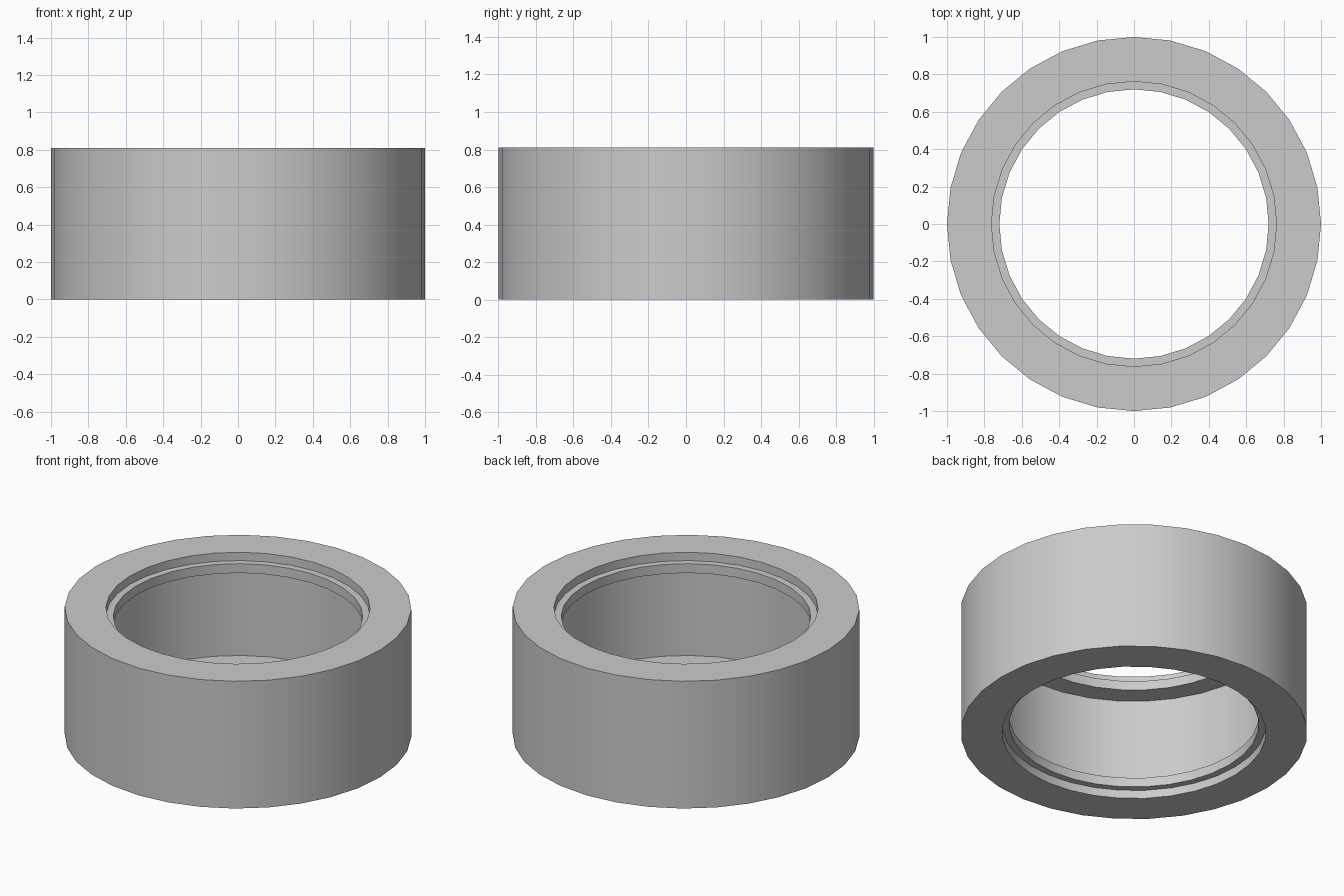
import bpy
import bmesh
from math import radians
from mathutils import Matrix, Vector

cube = bpy.data.objects.get("Cube")
if cube:
    bpy.data.objects.remove(cube, do_unlink=True)

SIDES = 32
HEIGHT = 0.81
OUTER, RECESS, LIP, CAVITY = 1.0, 0.762, 0.72, 0.85
STEP, LIP_END = 0.053, 0.112

# Plain grey material
grey = bpy.data.materials.new("plain_grey")
grey.use_nodes = True
colour = (0.6, 0.6, 0.6, 1)
grey.diffuse_color = colour
grey.node_tree.nodes["Principled BSDF"].inputs["Base Color"].default_value = colour

# Lower half of the section, mirrored for the upper half
lower = [(OUTER, 0), (RECESS, 0), (RECESS, STEP),
         (LIP, STEP), (LIP, LIP_END), (CAVITY, LIP_END)]
section = lower + [(r, HEIGHT - z) for r, z in reversed(lower)]

# Sweep the closed section around the z axis
bm = bmesh.new()
rings = []
for i in range(SIDES):
    turn = Matrix.Rotation(radians(360 * i / SIDES), 3, 'Z')
    rings.append([bm.verts.new(turn @ Vector((r, 0, z))) for r, z in section])
for i, ring in enumerate(rings):
    following = rings[(i + 1) % SIDES]
    for j in range(len(section)):
        k = (j + 1) % len(section)
        bm.faces.new((ring[j], ring[k], following[k], following[j]))
bmesh.ops.recalc_face_normals(bm, faces=bm.faces)

mesh = bpy.data.meshes.new("stepped_ring")
bm.to_mesh(mesh)
bm.free()
mesh.materials.append(grey)
ring_object = bpy.data.objects.new("stepped_ring", mesh)
bpy.context.collection.objects.link(ring_object)

# Smooth walls with crisp rims
bpy.ops.object.select_all(action='DESELECT')
ring_object.select_set(True)
bpy.context.view_layer.objects.active = ring_object
bpy.ops.object.shade_smooth_by_angle(angle=radians(30))
